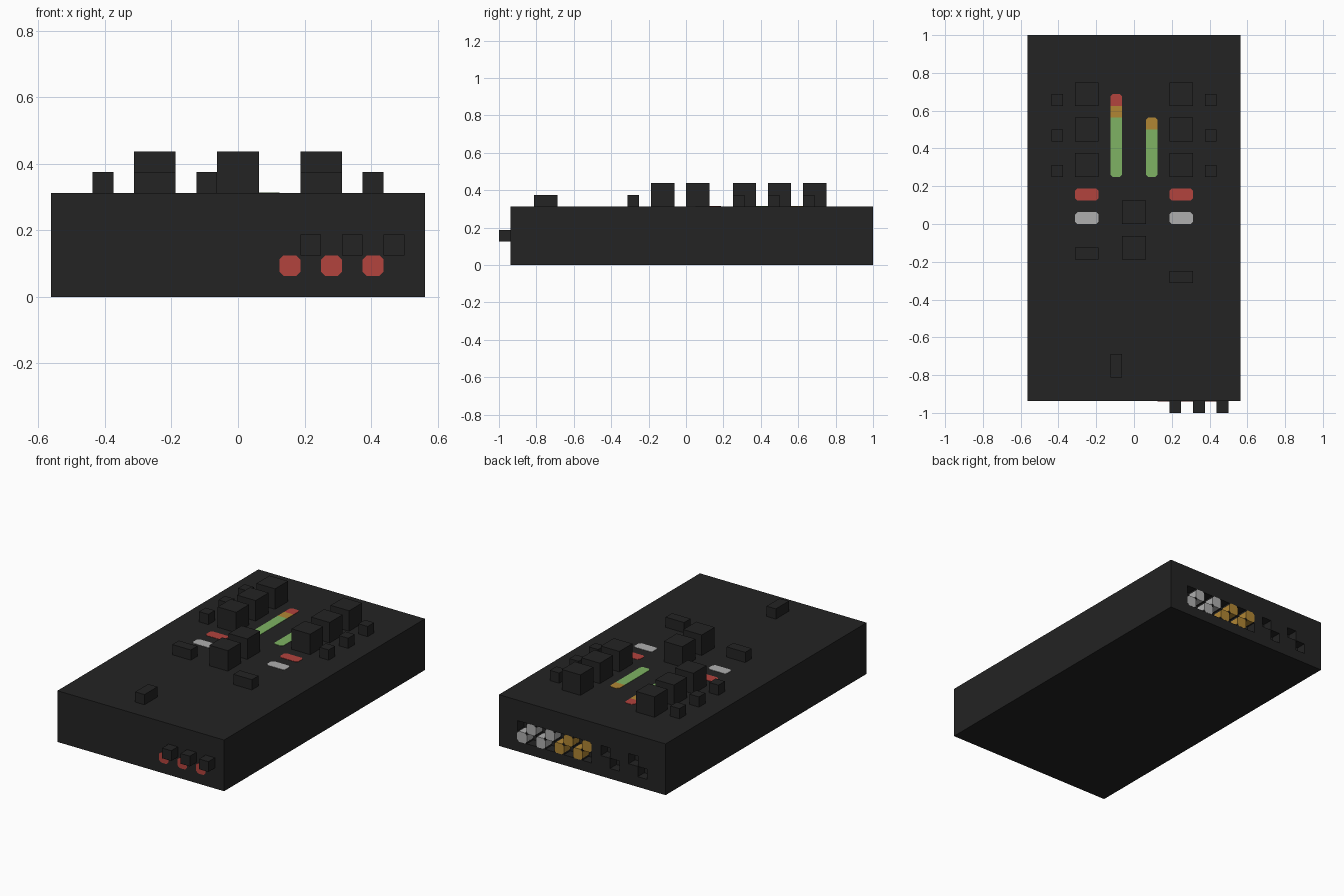
import bpy
import bmesh

U = 1 / 16       # size of one block
CUT = 0.2        # corner cut of coloured cells, in blocks
LIFT = 0.03      # thickness of the painted plates, in blocks

if "Cube" in bpy.data.objects:
    bpy.data.objects.remove(bpy.data.objects["Cube"], do_unlink=True)


def material(name, r, g, b):
    m = bpy.data.materials.new(name)
    m.use_nodes = True
    m.diffuse_color = (r, g, b, 1)
    m.node_tree.nodes["Principled BSDF"].inputs["Base Color"].default_value = (r, g, b, 1)
    return m


BLACK = material("charcoal", 0.017, 0.017, 0.017)
RED = material("red", 0.45, 0.056, 0.048)
GREEN = material("green", 0.21, 0.45, 0.125)
AMBER = material("amber", 0.44, 0.24, 0.034)
WHITE = material("light grey", 0.43, 0.43, 0.43)


def finish(name, bm, mat):
    bmesh.ops.scale(bm, vec=(U, U, U), verts=bm.verts)
    mesh = bpy.data.meshes.new(name)
    bm.to_mesh(mesh)
    bm.free()
    mesh.materials.append(mat)
    obj = bpy.data.objects.new(name, mesh)
    bpy.context.collection.objects.link(obj)
    return obj


def add_box(bm, lo, hi):
    verts = bmesh.ops.create_cube(bm, size=1)["verts"]
    for v in verts:
        v.co = [lo[i] if v.co[i] < 0 else hi[i] for i in range(3)]
    return verts


def box(name, lo, hi):
    bm = bmesh.new()
    add_box(bm, lo, hi)
    return finish(name, bm, BLACK)


def cell(name, mat, a, b, size, place, depth, low=CUT, high=CUT):
    """Flat prism with cut corners; place maps (a, b, depth) into space."""
    c, d = a + size[0], b + size[1]
    outline = [(a + low, b), (c - low, b), (c, b + low), (c, d - high),
               (c - high, d), (a + high, d), (a, d - high), (a, b + low)]
    bm = bmesh.new()
    rings = [[bm.verts.new(place(p, q, h)) for p, q in outline] for h in depth]
    for ring in rings:
        bm.faces.new(ring)
    for i in range(8):
        j = (i + 1) % 8
        bm.faces.new((rings[0][i], rings[0][j], rings[1][j], rings[1][i]))
    bmesh.ops.remove_doubles(bm, verts=bm.verts, dist=0.001)
    bmesh.ops.dissolve_degenerate(bm, edges=bm.edges, dist=0.001)
    bmesh.ops.recalc_face_normals(bm, faces=bm.faces)
    return finish(name, bm, mat)


def on_top(a, b, h):
    return (a, b, 5 + h)


def on_front(a, b, h):
    return (a, -15 - h, b)


def on_back(a, b, h):
    return (a, 16 + h, b)


# Case: a box whose back panel is a grid with sockets pressed in
JACKS = [(6, WHITE), (4, WHITE), (2, AMBER), (0, AMBER), (-3, None), (-6, None)]
holes = {(x, 2) for x, _ in JACKS} | {(x - 1, 1) for x, _ in JACKS}
bm = bmesh.new()
add_box(bm, (-9, -15, 0), (9, 16, 5))
back = [f for f in bm.faces if all(v.co.y > 15 for v in f.verts)]
bmesh.ops.delete(bm, geom=back, context='FACES_ONLY')
pressed = []
for x in range(-9, 9):
    for z in range(5):
        corners = ((x, z), (x, z + 1), (x + 1, z + 1), (x + 1, z))
        face = bm.faces.new([bm.verts.new((p, 16, q)) for p, q in corners])
        if (x, z) in holes:
            pressed.append(face)
bmesh.ops.remove_doubles(bm, verts=bm.verts, dist=0.001)
for face in bmesh.ops.extrude_discrete_faces(bm, faces=pressed)["faces"]:
    bmesh.ops.translate(bm, vec=(0, -1, 0), verts=face.verts)
finish("case", bm, BLACK)

# Coloured halves of the back sockets
for i, (x, mat) in enumerate(JACKS):
    if mat:
        for part, a, b in (("upper", x - 1, 2), ("lower", x, 1)):
            cell(f"socket_{i}_{part}", mat, a - LIFT / 2, b - LIFT / 2,
                 (1 + LIFT, 1 + LIFT), on_back, (-1, LIFT / 2))

# Both channels: tall knobs, small buttons and lit pads
for side, knob_x, button_x in (("right", -5, -7), ("left", 3, 6)):
    for i in range(3):
        y = 4 + 3 * i
        box(f"{side}_knob_{i}", (knob_x, y, 5), (knob_x + 2, y + 2, 7))
        box(f"{side}_button_{i}", (button_x, y, 5), (button_x + 1, y + 1, 6))
    cell(f"{side}_red_pad", RED, knob_x, 2, (2, 1), on_top, (0, LIFT))
    cell(f"{side}_pale_pad", WHITE, knob_x, 0, (2, 1), on_top, (0, LIFT))

# Centre knobs and sliders
for i, y in enumerate((0, -3)):
    box(f"centre_knob_{i}", (-1, y, 5), (1, y + 2, 7))
box("right_fader", (-5, -3, 5), (-3, -2, 6))
box("left_fader", (3, -5, 5), (5, -4, 6))
box("cross_fader", (-2, -13, 5), (-1, -11, 6))

# Level meters
for name, x, bands in (("right", -2, ((GREEN, 4, 9), (AMBER, 9, 10), (RED, 10, 11))),
                       ("left", 1, ((GREEN, 4, 8), (AMBER, 8, 9)))):
    for i, (mat, y0, y1) in enumerate(bands):
        cell(f"{name}_meter_{i}", mat, x, y0, (1, y1 - y0), on_top, (0, LIFT),
             low=CUT if i == 0 else 0, high=CUT if i == len(bands) - 1 else 0)

# Front knobs with red lamps
for i, x in enumerate((2, 4, 6)):
    box(f"front_knob_{i}", (x + 1, -16, 2), (x + 2, -15, 3))
    cell(f"front_lamp_{i}", RED, x, 1, (1, 1), on_front, (0, LIFT))
